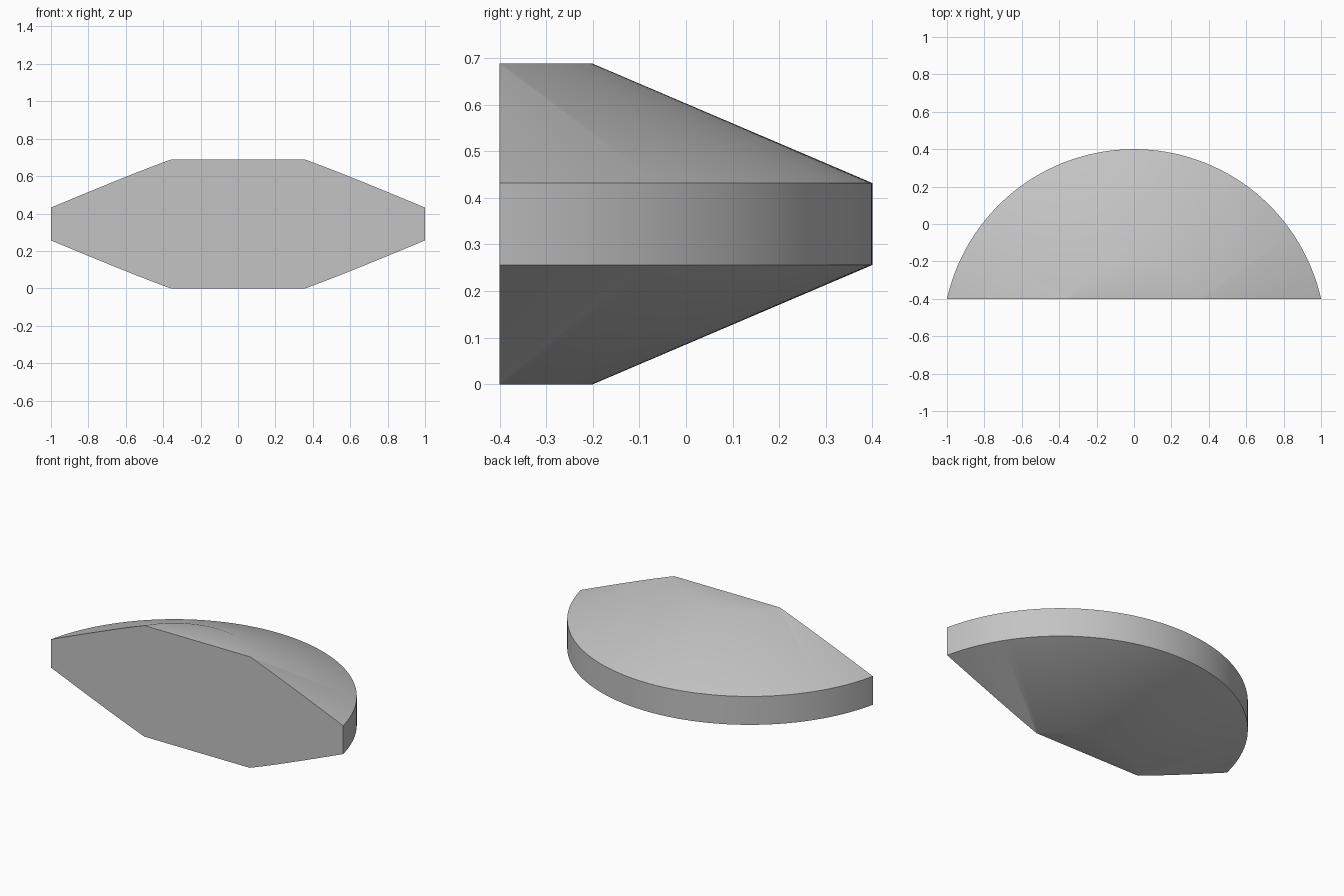
import bpy, bmesh, math

cube = bpy.data.objects.get("Cube")
if cube:
    bpy.data.objects.remove(cube, do_unlink=True)

# Single flat grey
grey = bpy.data.materials.new("light_grey")
colour = (0.55, 0.55, 0.55, 1)
grey.diffuse_color = colour
grey.use_nodes = True
grey.node_tree.nodes["Principled BSDF"].inputs["Base Color"].default_value = colour

# Dimensions: a double-bevelled disc whose axis lies in front of the cut
AXIS_Y, CUT_Y = -0.625, -0.4
RIM_R, FLAT_R = 1.025, 0.425
HEIGHT, RIM_LOW, RIM_HIGH = 0.688, 0.256, 0.432
SEGMENTS = 192

bm = bmesh.new()

# Lathe the profile around the vertical axis
profile = [(0, 0), (FLAT_R, 0), (RIM_R, RIM_LOW),
           (RIM_R, RIM_HIGH), (FLAT_R, HEIGHT), (0, HEIGHT)]
verts = [bm.verts.new((r, AXIS_Y, z)) for r, z in profile]
edges = [bm.edges.new(pair) for pair in zip(verts, verts[1:])]
bmesh.ops.spin(bm, geom=verts + edges, cent=(0, AXIS_Y, 0), axis=(0, 0, 1),
               angle=math.tau, steps=SEGMENTS, use_duplicate=False)
bmesh.ops.remove_doubles(bm, verts=bm.verts, dist=1e-5)

# Slice off the front and close it with one flat face
cut = bmesh.ops.bisect_plane(bm, geom=bm.verts[:] + bm.edges[:] + bm.faces[:],
                             plane_co=(0, CUT_Y, 0), plane_no=(0, -1, 0),
                             clear_outer=True)
rim = [e for e in cut["geom_cut"] if isinstance(e, bmesh.types.BMEdge)]
bmesh.ops.contextual_create(bm, geom=rim)
bmesh.ops.recalc_face_normals(bm, faces=bm.faces)

mesh = bpy.data.meshes.new("bevelled_disc_segment")
bm.to_mesh(mesh)
bm.free()
mesh.materials.append(grey)
segment = bpy.data.objects.new("bevelled_disc_segment", mesh)
bpy.context.collection.objects.link(segment)

# Smooth the curved surfaces, keep rim and cut edges sharp
bpy.ops.object.select_all(action="DESELECT")
segment.select_set(True)
bpy.context.view_layer.objects.active = segment
bpy.ops.object.shade_smooth_by_angle(angle=math.radians(30))
